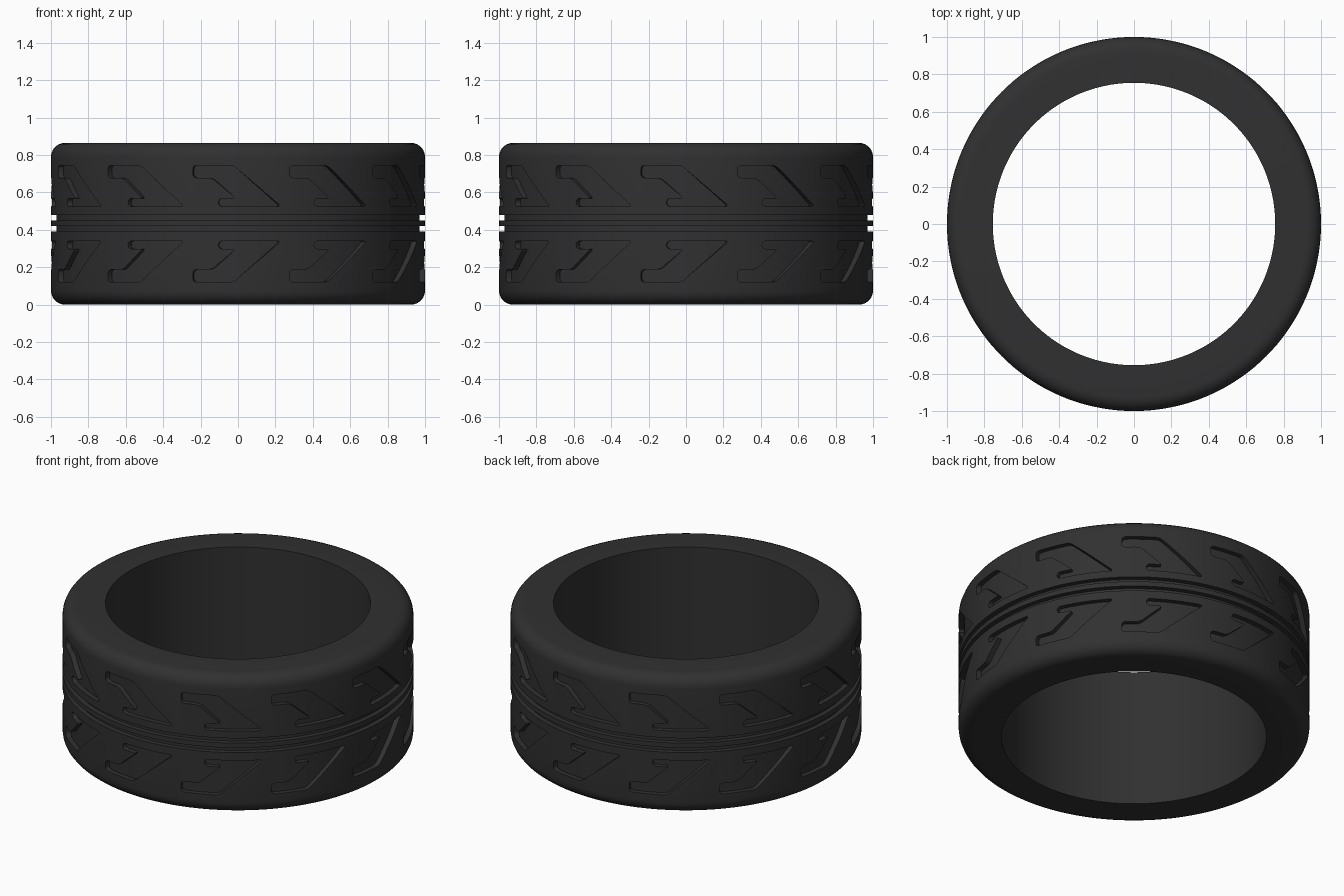
import bpy, bmesh, math
from mathutils import Vector

if "Cube" in bpy.data.objects:
    bpy.data.objects.remove(bpy.data.objects["Cube"])

H, RO, RI, DEPTH, SEG = 0.865, 1.0, 0.755, 0.03, 144
RF = RO - DEPTH          # groove floor radius
MID = H / 2
C = 0.075                # shoulder radius


def new_object(name, bm):
    bmesh.ops.recalc_face_normals(bm, faces=bm.faces[:])
    me = bpy.data.meshes.new(name)
    bm.to_mesh(me)
    bm.free()
    ob = bpy.data.objects.new(name, me)
    bpy.context.collection.objects.link(ob)
    return ob


def shoulder(zc, a0):
    return [(RO - C + C * math.cos(math.radians(a0 + 15 * i)),
             zc + C * math.sin(math.radians(a0 + 15 * i))) for i in range(7)]


# Tyre body: closed profile with two centre grooves, lathed around z
profile = [(RI, 0)] + shoulder(C, -90)
for z0, z1 in ((0.39, 0.42), (0.45, 0.48)):
    profile += [(RO, z0), (RF, z0), (RF, z1), (RO, z1)]
profile += shoulder(H - C, 0) + [(RI, H)]
bm = bmesh.new()
rings = []
for s in range(SEG):
    a = 2 * math.pi * s / SEG
    rings.append([bm.verts.new((r * math.sin(a), -r * math.cos(a), z)) for r, z in profile])
n = len(profile)
for s in range(SEG):
    A, B = rings[s], rings[(s + 1) % SEG]
    for i in range(n):
        j = (i + 1) % n
        bm.faces.new((A[i], B[i], B[j], A[j]))
tyre = new_object("tyre", bm)

# Tread groove outline (degrees around the tyre, height), upper row
outline = [(-14, 0.745), (-1.5, 0.745), (13.3, 0.525), (-6, 0.525),
           (-6, 0.567), (-0.5, 0.567), (-8, 0.678), (-14, 0.678)]


def add_groove(bm_all, centre, flip):
    # Flat prism with rounded corners, sliced, then wrapped around the tyre
    b = bmesh.new()
    pts = [(math.radians(d), 2 * MID - z if flip else z) for d, z in outline]
    b.faces.new([b.verts.new((x, RF, z)) for x, z in pts])
    bmesh.ops.bevel(b, geom=b.verts[:], offset=0.02, segments=4, profile=0.5, affect='VERTICES')
    ext = bmesh.ops.extrude_face_region(b, geom=b.faces[:])
    bmesh.ops.translate(b, vec=(0, 0.08, 0),
                        verts=[v for v in ext['geom'] if isinstance(v, bmesh.types.BMVert)])
    for k in range(-6, 7):
        bmesh.ops.bisect_plane(b, geom=b.verts[:] + b.edges[:] + b.faces[:], dist=1e-5,
                               plane_co=(math.radians(2.5 * k + 0.3), 0, 0), plane_no=(1, 0, 0))
    for v in b.verts:
        a, r = v.co.x + centre, v.co.y
        v.co = Vector((r * math.sin(a), -r * math.cos(a), v.co.z))
    bmesh.ops.recalc_face_normals(b, faces=b.faces[:])
    me = bpy.data.meshes.new("groove_piece")
    b.to_mesh(me)
    b.free()
    bm_all.from_mesh(me)
    bpy.data.meshes.remove(me)


# Twelve grooves per row, mirrored about the mid-plane
bm = bmesh.new()
for k in range(12):
    for flip in (False, True):
        add_groove(bm, math.radians(30 * k), flip)
cutter = new_object("tread_cutter", bm)
cutter.hide_render = True

mod = tyre.modifiers.new("tread", 'BOOLEAN')
mod.operation = 'DIFFERENCE'
mod.solver = 'EXACT'
mod.object = cutter
bpy.context.view_layer.objects.active = tyre
bpy.ops.object.select_all(action='DESELECT')
tyre.select_set(True)
bpy.ops.object.modifier_apply(modifier=mod.name)
bpy.data.objects.remove(cutter)
bpy.ops.object.shade_smooth_by_angle(angle=math.radians(30))

# Dark rubber
mat = bpy.data.materials.new("rubber")
mat.diffuse_color = (0.03, 0.03, 0.03, 1)
mat.use_nodes = True
mat.node_tree.nodes["Principled BSDF"].inputs["Base Color"].default_value = mat.diffuse_color
tyre.data.materials.clear()
tyre.data.materials.append(mat)
